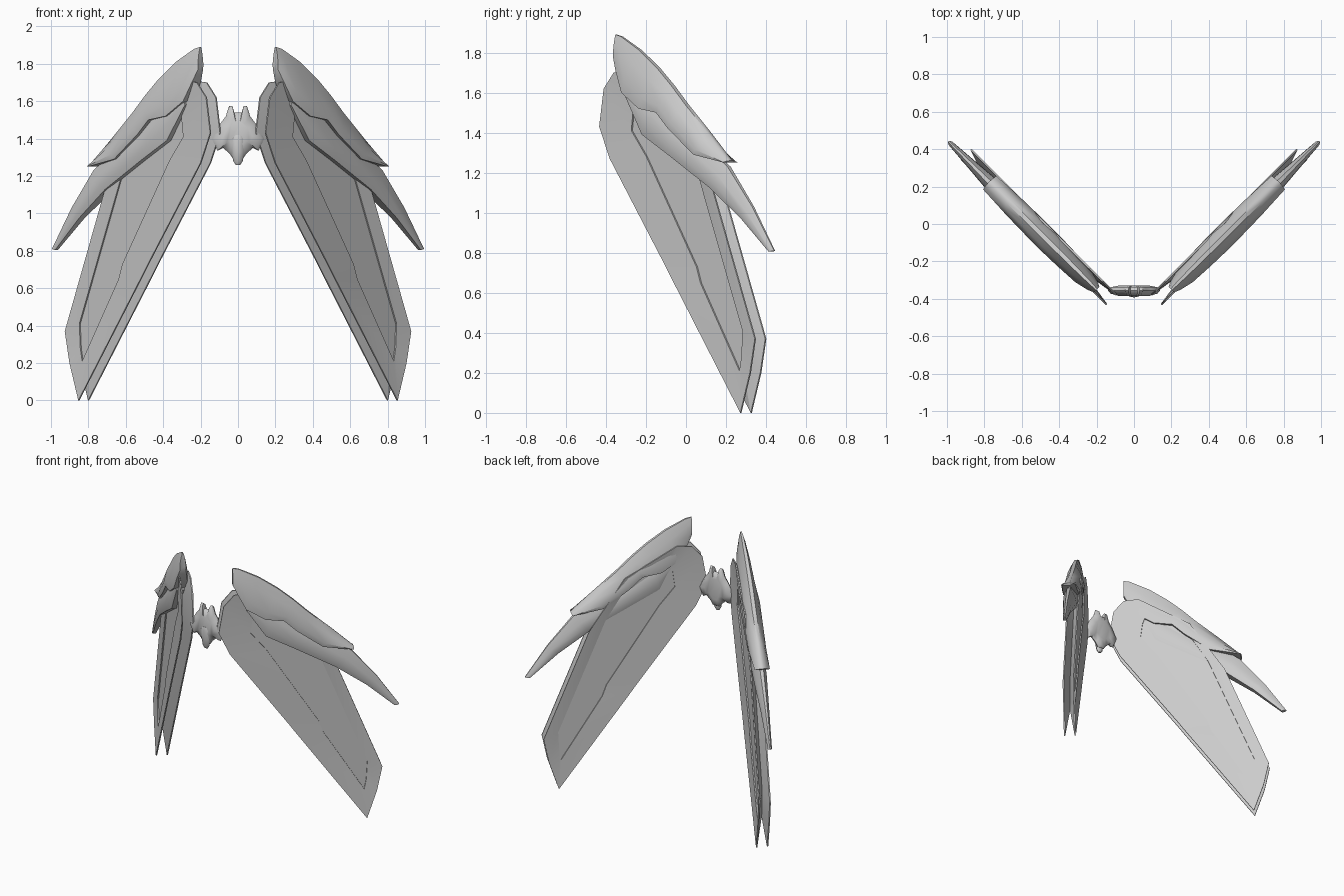
import bpy, bmesh, math

if "Cube" in bpy.data.objects:
    bpy.data.objects.remove(bpy.data.objects["Cube"])

MID = 0.525    # blade mid-plane: x - y = MID
COVER = 0.55   # cover and feather mid-plane


def wing(s, d, z):
    """Wing coordinates: s runs outward along the wing, d across it."""
    return ((s + d) / 2, (s - d) / 2, z)


def skin(name, loops, mirror=True, angle=30):
    """Bridge matching loops of points, cap both ends, optionally mirror in x."""
    bm = bmesh.new()
    rings = [[bm.verts.new(p) for p in loop] for loop in loops]
    n = len(rings[0])
    for a, b in zip(rings, rings[1:]):
        for i in range(n):
            j = (i + 1) % n
            bm.faces.new((a[i], a[j], b[j], b[i]))
    bm.faces.new(rings[0])
    bm.faces.new(rings[-1])
    bmesh.ops.recalc_face_normals(bm, faces=bm.faces)
    me = bpy.data.meshes.new(name)
    bm.to_mesh(me)
    bm.free()
    ob = bpy.data.objects.new(name, me)
    bpy.context.collection.objects.link(ob)
    bpy.ops.object.select_all(action='DESELECT')
    ob.select_set(True)
    bpy.context.view_layer.objects.active = ob
    bpy.ops.object.shade_smooth_by_angle(angle=math.radians(angle))
    if mirror:
        ob.modifiers.new("mirror", 'MIRROR')
    return ob


# Large twin blades: outer outline and recessed panel outline as (s, z)
outline = [(1.125, 0), (1.22, .2), (1.27, .37), (.84, 1.13), (.5, 1.5), (0, 1.71),
           (-.14, 1.70), (-.24, 1.62), (-.285, 1.43), (-.18, 1.27), (.38, .73), (.46, .65)]
panel = [(1.10, .21), (1.12, .28), (1.13, .41), (.68, 1.2), (.42, 1.5), (.12, 1.6),
         (.07, 1.58), (.04, 1.52), (.02, 1.41), (.17, 1.28), (.67, .73), (.71, .65)]

for name, side in (("front_blade", 1), ("rear_blade", -1)):
    layers = [(panel, 0), (outline, .046), (outline, .058), (panel, .042), (panel, .03)]
    skin(name, [[wing(s, MID + side * d, z) for s, z in pts] for pts, d in layers], angle=20)


def shell(name, stations, profile):
    """Loft sections between an upper and a lower edge with varying thickness."""
    loops = []
    for (s0, z0), (s1, z1), t in stations:
        half = [(s0 + (s1 - s0) * f, t * w, z0 + (z1 - z0) * f) for f, w in profile]
        loops.append([wing(s, COVER + d, z) for s, d, z in half] +
                     [wing(s, COVER - d, z) for s, d, z in reversed(half)])
    return skin(name, loops, angle=40)


# Upper armour cover
shell("shoulder_cover", [
    ((-.15, 1.89), (-.15, 1.77), .03),
    ((-.09, 1.88), (-.11, 1.71), .05),
    ((.10, 1.81), (-.03, 1.60), .075),
    ((.28, 1.72), (.15, 1.52), .085),
    ((.42, 1.635), (.33, 1.50), .09),
    ((.56, 1.54), (.45, 1.42), .09),
    ((.80, 1.39), (.70, 1.29), .085),
    ((1.0, 1.26), (.99, 1.25), .072),
], [(0, .2), (.3, .65), (.75, 1), (1, .9)])

# Second feather tucked under the cover
shell("side_feather", [
    ((0, 1.70), (-.02, 1.58), .05),
    ((.25, 1.60), (.16, 1.39), .07),
    ((.50, 1.46), (.42, 1.29), .07),
    ((.98, 1.23), (.82, 1.13), .065),
    ((1.22, 1.03), (1.12, .975), .04),
    ((1.435, .81), (1.39, .805), .02),
], [(0, .25), (.4, .85), (.75, 1), (1, .75)])

# Centre hub joining the wings
half = [(.02, 1.54), (.03, 1.575), (.048, 1.575), (.065, 1.52), (.095, 1.48), (.14, 1.40),
        (.11, 1.335), (.08, 1.35), (.045, 1.32), (.025, 1.29)]
hub = half + [(-x, z) for x, z in reversed(half)]
levels = [(.6, -.33), (.9, -.338), (1, -.355), (.9, -.372), (.55, -.386)]
skin("centre_hub", [[(x * k, y, 1.43 + (z - 1.43) * k) for x, z in hub]
                    for k, y in levels], mirror=False, angle=50)

# Hanging boss on the hub front
rows = [(1.42, .022, -.375, .014), (1.40, .036, -.375, .018), (1.33, .034, -.37, .02),
        (1.28, .026, -.368, .016), (1.26, .012, -.366, .008)]
skin("hub_pendant", [[(r * math.cos(a * math.pi / 4), y + t * math.sin(a * math.pi / 4), z)
                      for a in range(8)] for z, r, y, t in rows], mirror=False, angle=50)
